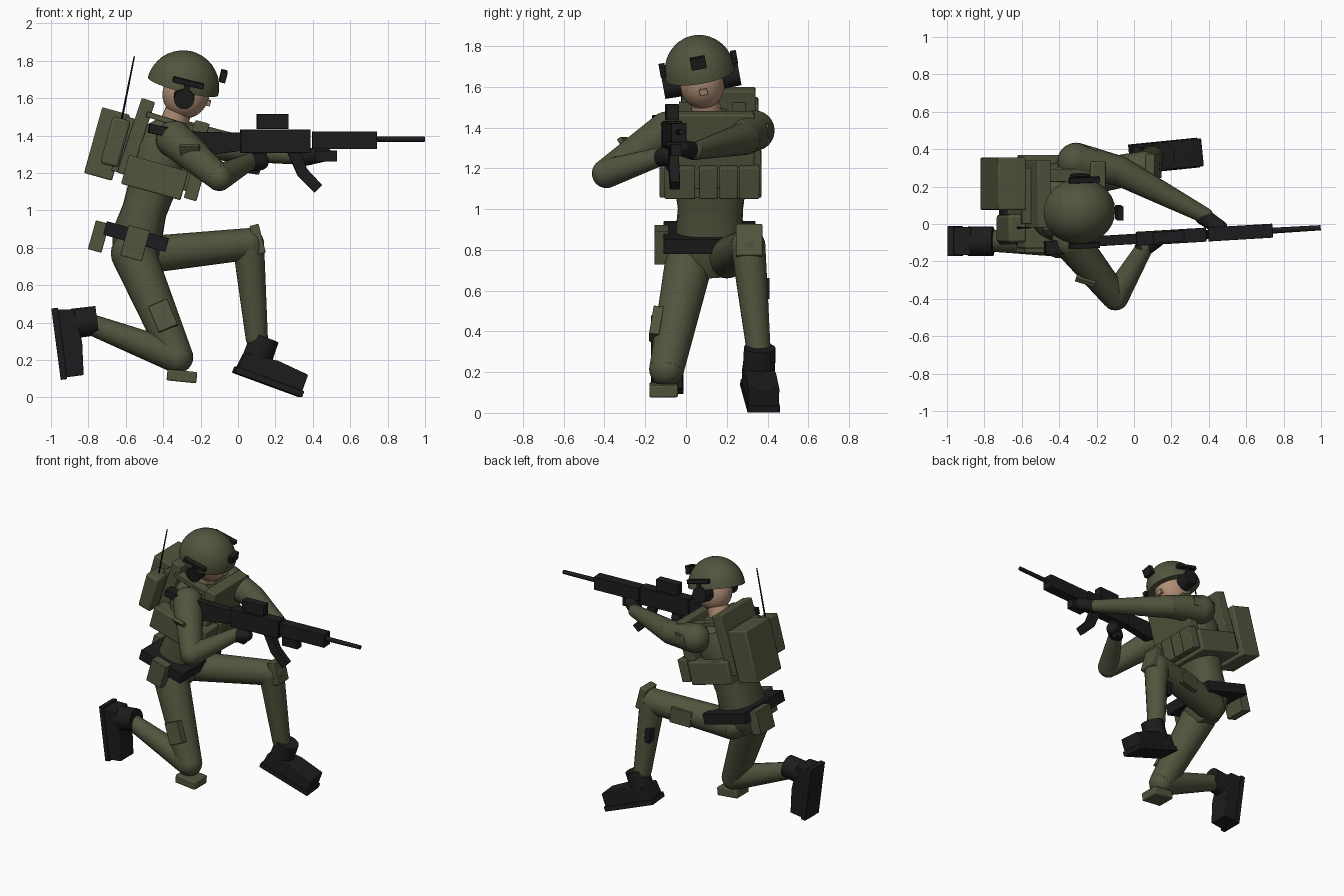
import bpy, bmesh, math
from mathutils import Matrix, Vector

if "Cube" in bpy.data.objects:
    bpy.data.objects.remove(bpy.data.objects["Cube"])


def material(name, rgb):
    m = bpy.data.materials.new(name)
    m.use_nodes = True
    m.diffuse_color = (*rgb, 1)
    bsdf = m.node_tree.nodes["Principled BSDF"]
    bsdf.inputs["Base Color"].default_value = (*rgb, 1)
    bsdf.inputs["Roughness"].default_value = 0.8
    return m


OLIVE = material("olive cloth", (0.083, 0.09, 0.047))
BLACK = material("black gear", (0.012, 0.012, 0.013))
SKIN = material("skin", (0.43, 0.27, 0.18))
parts = []


def place(loc, rx=0, ry=0, rz=0):
    return (Matrix.Translation(loc) @ Matrix.Rotation(rz, 4, 'Z')
            @ Matrix.Rotation(ry, 4, 'Y') @ Matrix.Rotation(rx, 4, 'X'))


def finish(name, bm, mat, frame=Matrix(), bevel=0):
    bmesh.ops.recalc_face_normals(bm, faces=bm.faces)
    mesh = bpy.data.meshes.new(name)
    bm.to_mesh(mesh)
    bm.free()
    mesh.materials.append(mat)
    ob = bpy.data.objects.new(name, mesh)
    ob.matrix_world = frame
    bpy.context.collection.objects.link(ob)
    if bevel:
        mod = ob.modifiers.new("bevel", 'BEVEL')
        mod.width, mod.segments = bevel, 2
    parts.append(ob)
    return ob


def box(name, loc, size, mat=OLIVE, base=Matrix(), bevel=0.003, **rot):
    bm = bmesh.new()
    bmesh.ops.create_cube(bm, size=1, matrix=Matrix.Diagonal((*size, 1)))
    return finish(name, bm, mat, base @ place(loc, **rot), bevel)


def limb(name, joints, mat=OLIVE, base=Matrix(), seg=20, rounded=True):
    """Tapered tubes through (point, radius) joints, with ball joints."""
    bm = bmesh.new()
    for p, r in joints if rounded else []:
        bmesh.ops.create_uvsphere(bm, u_segments=seg, v_segments=12, radius=r,
                                  matrix=Matrix.Translation(p))
    for (p, r), (q, s) in zip(joints, joints[1:]):
        p, q = Vector(p), Vector(q)
        turn = (q - p).to_track_quat('Z', 'Y').to_matrix().to_4x4()
        bmesh.ops.create_cone(bm, cap_ends=True, segments=seg, radius1=r, radius2=s,
                              depth=(q - p).length,
                              matrix=Matrix.Translation((p + q) / 2) @ turn)
    return finish(name, bm, mat, base)


def prism(name, outline, width, mat, base=Matrix(), bevel=0.003):
    """Side outline in x and z, given a width in y."""
    bm = bmesh.new()
    face = bm.faces.new([bm.verts.new((x, -width / 2, z)) for x, z in outline])
    out = bmesh.ops.extrude_face_region(bm, geom=[face])["geom"]
    bmesh.ops.translate(bm, vec=(0, width, 0),
                        verts=[v for v in out if isinstance(v, bmesh.types.BMVert)])
    return finish(name, bm, mat, base, bevel)


def loft(name, rings, mat, seg=24):
    """Stacked rounded sections: x, y, z, half depth, half width."""
    bm = bmesh.new()
    rows = []
    for x, y, z, a, b in rings:
        row = []
        for i in range(seg):
            t = 2 * math.pi * i / seg
            c, s = math.cos(t), math.sin(t)
            row.append(bm.verts.new((x + a * math.copysign(abs(c) ** 0.8, c),
                                     y + b * math.copysign(abs(s) ** 0.8, s), z - 0.28 * a * c)))
        rows.append(row)
    for lo, hi in zip(rows, rows[1:]):
        for i in range(seg):
            j = (i + 1) % seg
            bm.faces.new((lo[i], lo[j], hi[j], hi[i]))
    bm.faces.new(rows[0])
    bm.faces.new(rows[-1])
    return finish(name, bm, mat)


LEAN = 0.27

# Torso
loft("torso", [(-0.55, 0.11, 0.68, 0.07, 0.09), (-0.55, 0.11, 0.76, 0.12, 0.15),
               (-0.54, 0.11, 0.86, 0.13, 0.165), (-0.50, 0.12, 1.0, 0.115, 0.16),
               (-0.45, 0.12, 1.15, 0.125, 0.18), (-0.40, 0.12, 1.32, 0.15, 0.21),
               (-0.36, 0.12, 1.42, 0.13, 0.19), (-0.34, 0.11, 1.48, 0.07, 0.10)], OLIVE)

# Vest, pouches and shoulder straps
box("vest_band", (-0.445, 0.12, 1.175), (0.33, 0.50, 0.16), ry=LEAN, bevel=0.008)
box("chest_plate", (-0.24, 0.145, 1.29), (0.08, 0.38, 0.38), ry=LEAN, bevel=0.008)
for i, (y, w) in enumerate([(-0.03, 0.15), (0.11, 0.09), (0.21, 0.09), (0.31, 0.10)]):
    box(f"front_pouch_{i + 1}", (-0.235, y, 1.135), (0.07, w, 0.16), ry=LEAN, bevel=0.006)
for side, y in (("right", 0.0), ("left", 0.26)):
    box(side + "_shoulder_strap", (-0.36, y, 1.475), (0.27, 0.07, 0.03), ry=0.3)

# Backpack, radio and antenna
box("back_panel", (-0.545, 0.16, 1.39), (0.075, 0.36, 0.42), ry=0.32, bevel=0.006)
box("pack_frame", (-0.61, 0.15, 1.35), (0.06, 0.3, 0.3), ry=LEAN)
box("backpack", (-0.70, 0.215, 1.355), (0.155, 0.28, 0.365), ry=LEAN, bevel=0.008)
box("radio_pouch", (-0.655, -0.025, 1.365), (0.10, 0.15, 0.26), ry=LEAN, bevel=0.015)
limb("antenna", [((-0.625, -0.02, 1.47), 0.006), ((-0.555, -0.02, 1.82), 0.004)], BLACK, seg=8)

# Belt and hip pouches
box("belt", (-0.545, 0.115, 0.86), (0.345, 0.45, 0.075), BLACK, ry=LEAN)
box("right_hip_pouch", (-0.55, -0.12, 0.825), (0.12, 0.07, 0.17), ry=LEAN)
box("rear_pouch", (-0.745, 0.2, 0.86), (0.075, 0.16, 0.16), ry=LEAN)

# Head, helmet and headset share one tilted frame
head = (Matrix.Translation((-0.295, 0.07, 1.66)) @ Matrix.Rotation(0.18, 4, 'X')
        @ Matrix.Rotation(0.25, 4, 'Y'))
limb("neck", [((-0.36, 0.11, 1.42), 0.075), ((-0.30, 0.085, 1.58), 0.07)], SKIN)
bm = bmesh.new()
bmesh.ops.create_uvsphere(bm, u_segments=24, v_segments=16, radius=1,
                          matrix=Matrix.Translation((0.025, 0, -0.03)) @ Matrix.Diagonal((0.125, 0.115, 0.135, 1)))
finish("head", bm, SKIN, head)
box("nose", (0.15, 0, -0.05), (0.03, 0.04, 0.03), SKIN, head)
bm = bmesh.new()
bmesh.ops.create_uvsphere(bm, u_segments=28, v_segments=18, radius=1,
                          matrix=Matrix.Diagonal((0.195, 0.177, 0.196, 1)))
cut = bmesh.ops.bisect_plane(bm, geom=bm.verts[:] + bm.edges[:] + bm.faces[:],
                             plane_co=(0, 0, 0.003), plane_no=(0, 0, -1), clear_outer=True)
bmesh.ops.holes_fill(bm, edges=[e for e in bm.edges if e.is_boundary])
finish("helmet", bm, OLIVE, head)
box("helmet_mount", (0.195, 0, 0.11), (0.035, 0.075, 0.06), BLACK, head)
for side, s in (("right", -1), ("left", 1)):
    box(side + "_helmet_rail", (0.015, s * 0.178, 0.06), (0.17, 0.03, 0.028), BLACK, head)
    limb(side + "_ear_cup", [((0.015, s * 0.10, -0.03), 0.056), ((0.015, s * 0.19, -0.03), 0.054)],
         BLACK, head, rounded=False)
    box(side + "_ear_arm", (0.015, s * 0.178, 0.03), (0.03, 0.02, 0.05), BLACK, head)

# Arms and gloves
limb("right_arm", [((-0.34, -0.09, 1.38), 0.10), ((-0.10, -0.39, 1.175), 0.072),
                   ((0.06, -0.12, 1.26), 0.045)])
limb("right_glove", [((0.05, -0.13, 1.255), 0.047), ((0.12, -0.08, 1.26), 0.045)], BLACK)
limb("left_arm", [((-0.31, 0.335, 1.385), 0.10), ((-0.08, 0.285, 1.345), 0.08),
                  ((0.38, 0.045, 1.285), 0.043)])
limb("left_glove", [((0.37, 0.04, 1.285), 0.045), ((0.46, -0.02, 1.30), 0.04)], BLACK)
box("right_sleeve_patch", (-0.255, -0.295, 1.32), (0.11, 0.025, 0.07), rx=0.6, rz=-0.3)
box("left_sleeve_patch", (-0.24, 0.405, 1.385), (0.09, 0.02, 0.07), rz=-0.2)

# Rifle, slightly turned
gun = Matrix.Translation((0, -0.08, 0)) @ Matrix.Rotation(0.06, 4, 'Z')
limb("barrel", [((0.7, 0, 1.38), 0.016), ((1.0, 0, 1.38), 0.014)], BLACK, gun, 12, False)
box("handguard", (0.57, 0, 1.375), (0.345, 0.075, 0.095), BLACK, gun)
box("receiver", (0.20, 0, 1.37), (0.375, 0.075, 0.125), BLACK, gun)
box("optic", (0.185, 0, 1.475), (0.17, 0.06, 0.08), BLACK, gun)
box("foregrip_rail", (0.47, 0, 1.29), (0.12, 0.055, 0.06), BLACK, gun)
prism("stock", [(0.03, 1.415), (-0.2, 1.42), (-0.4, 1.44), (-0.4, 1.38),
                (-0.2, 1.29), (0.03, 1.32)], 0.055, BLACK, gun)
box("stock_butt", (-0.425, -0.02, 1.428), (0.11, 0.075, 0.05), BLACK, gun, ry=0.2)
prism("magazine", [(0.26, 1.32), (0.33, 1.32), (0.37, 1.22), (0.45, 1.135), (0.41, 1.095),
                   (0.32, 1.185)], 0.05, BLACK, gun)
prism("pistol_grip", [(0.09, 1.32), (0.16, 1.32), (0.11, 1.19), (0.05, 1.20)], 0.045, BLACK, gun)

# Legs with knee pads and pockets
limb("right_leg", [((-0.56, 0.02, 0.77), 0.12), ((-0.325, -0.095, 0.215), 0.086),
                   ((-0.80, -0.09, 0.395), 0.055)])
limb("left_leg", [((-0.51, 0.20, 0.76), 0.10), ((0.055, 0.305, 0.82), 0.085),
                  ((0.10, 0.355, 0.32), 0.06)])
box("right_knee_pad", (-0.30, -0.11, 0.113), (0.16, 0.14, 0.06), ry=0.1, bevel=0.008)
box("left_knee_pad", (0.105, 0.31, 0.845), (0.05, 0.13, 0.16), ry=-0.25, bevel=0.006)
box("right_thigh_pocket", (-0.40, -0.145, 0.435), (0.11, 0.05, 0.15), ry=-0.4, rx=-0.15)
box("left_thigh_pocket", (-0.2, 0.335, 0.785), (0.15, 0.04, 0.11), ry=-0.1, rz=0.2)
box("left_shin_pocket", (0.025, 0.375, 0.61), (0.04, 0.07, 0.10), BLACK, ry=-0.1)


def boot(side, frame):
    prism(side + "_sole", [(0, 0), (0.385, 0), (0.385, 0.035), (0, 0.035)], 0.16, BLACK, frame)
    prism(side + "_boot", [(0.01, 0.03), (0.375, 0.03), (0.375, 0.125), (0.2, 0.14), (0.02, 0.12)],
          0.15, BLACK, frame, 0.006)
    limb(side + "_boot_cuff", [((0.095, 0, 0.1), 0.08), ((0.095, 0, 0.235), 0.078)],
         BLACK, frame, 16, False)


boot("left", place((-0.025, 0.345, 0.132), ry=0.35, rz=0.1))
boot("right", place((-0.998, -0.092, 0.475), ry=1.44))

# Smooth rounded parts, keep edges sharp
for ob in parts:
    ob.select_set(True)
bpy.context.view_layer.objects.active = parts[0]
bpy.ops.object.shade_smooth_by_angle(angle=math.radians(35))
